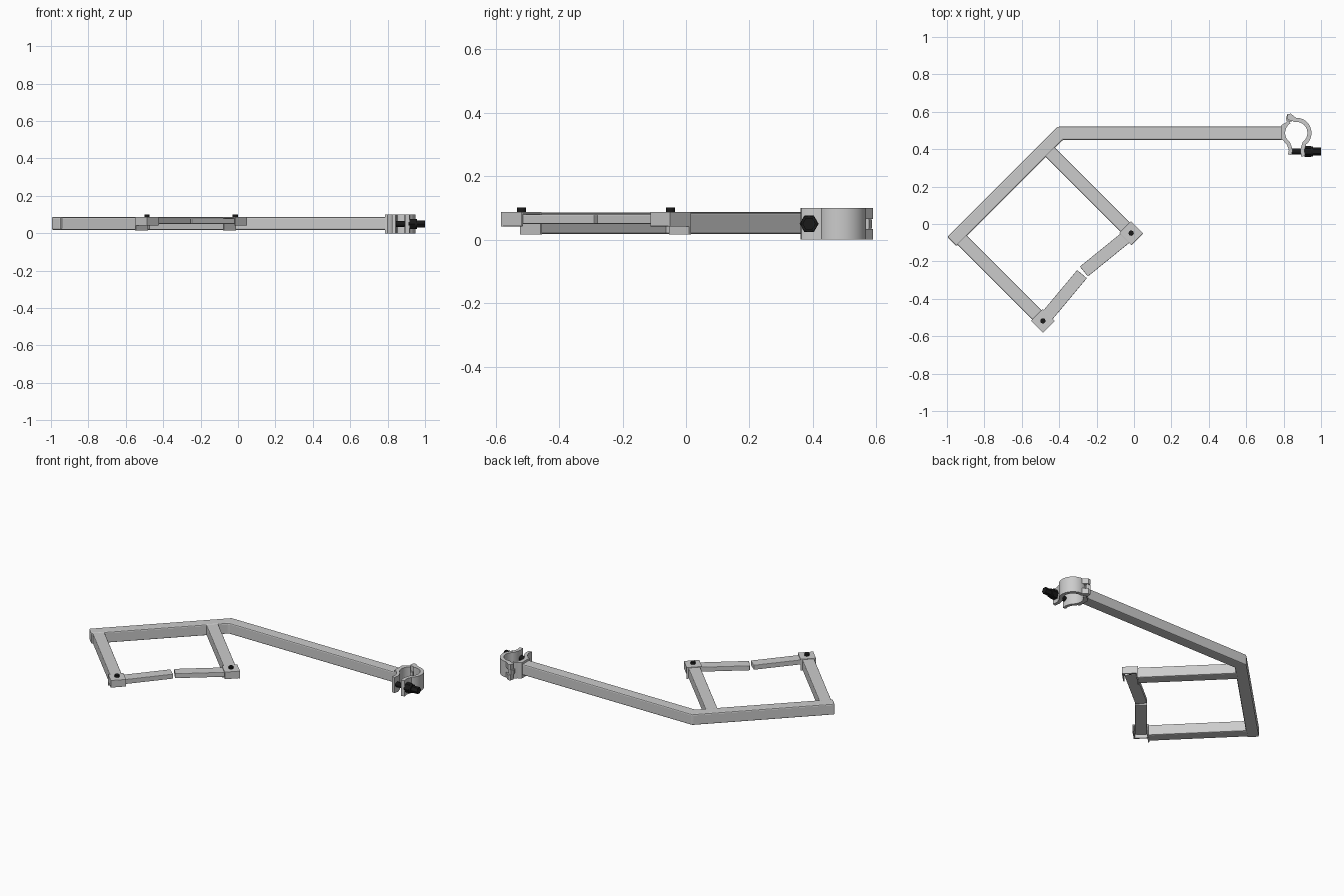
import bpy, bmesh, math
from mathutils import Vector

if "Cube" in bpy.data.objects:
    bpy.data.objects.remove(bpy.data.objects["Cube"])

black = bpy.data.materials.new("black")
black.diffuse_color = (0.01, 0.01, 0.01, 1)
black.use_nodes = True
black.node_tree.nodes["Principled BSDF"].inputs["Base Color"].default_value = black.diffuse_color


def prism(name, pts, z0, z1, bevel=0.0, smooth=False):
    """Extrude a flat outline between two heights."""
    bm = bmesh.new()
    f = bm.faces.new([bm.verts.new((x, y, z0)) for x, y in pts])
    ext = bmesh.ops.extrude_face_region(bm, geom=[f])["geom"]
    bmesh.ops.translate(bm, vec=(0, 0, z1 - z0),
                        verts=[v for v in ext if isinstance(v, bmesh.types.BMVert)])
    bmesh.ops.recalc_face_normals(bm, faces=bm.faces)
    me = bpy.data.meshes.new(name)
    bm.to_mesh(me)
    bm.free()
    ob = bpy.data.objects.new(name, me)
    bpy.context.collection.objects.link(ob)
    if bevel:
        m = ob.modifiers.new("bevel", "BEVEL")
        m.width, m.segments = bevel, 2
    if smooth:
        bpy.context.view_layer.objects.active = ob
        ob.select_set(True)
        bpy.ops.object.shade_smooth_by_angle(angle=math.radians(30))
        ob.select_set(False)
    return ob


def bar(name, p, q, w, z0, z1, bevel=0.0):
    p, q = Vector(p), Vector(q)
    d = (q - p).normalized()
    n = Vector((-d.y, d.x)) * w / 2
    return prism(name, [p + n, p - n, q - n, q + n], z0, z1, bevel)


def ribbon(path, t):
    """Outline of a strip of thickness t centred on a path."""
    path = [Vector(p) for p in path]
    left, right = [], []
    for i, p in enumerate(path):
        d = (path[min(i + 1, len(path) - 1)] - path[max(i - 1, 0)]).normalized()
        n = Vector((-d.y, d.x)) * t / 2
        left.append(p + n)
        right.append(p - n)
    return left + right[::-1]


def arc(a0, a1, r=0.07, c=(0.868, 0.487), n=24):
    return [(c[0] + r * math.cos(math.radians(a0 + (a1 - a0) * i / n)),
             c[1] + r * math.sin(math.radians(a0 + (a1 - a0) * i / n))) for i in range(n + 1)]


def cylinder(name, loc, r, depth, sides, axis="Z"):
    rot = (0, math.pi / 2, 0) if axis == "X" else (0, 0, 0)
    bpy.ops.mesh.primitive_cylinder_add(vertices=sides, radius=r, depth=depth,
                                        location=loc, rotation=rot)
    ob = bpy.context.object
    ob.name = name
    if sides > 8:
        bpy.ops.object.shade_smooth_by_angle(angle=math.radians(40))
    ob.select_set(False)
    return ob


# Bent main tube
prism("main_tube", [(0.80, 0.52), (-0.408, 0.52), (-0.998, -0.07), (-0.949, -0.119),
                    (-0.38, 0.45), (0.80, 0.45)], 0.018, 0.087, 0.007)

# Two side arms, each with an end bracket, bolt and gate bar
d = Vector((1, -1)).normalized()
n = Vector((1, 1)).normalized()
for tag, start, c, s, tip in (
        ("inner", (-0.4475, 0.3825), (-0.015, -0.049), 1, (-0.268, -0.254)),
        ("outer", (-0.9175, -0.0875), (-0.487, -0.518), -1, (-0.278, -0.268))):
    c, start, tip = Vector(c), Vector(start), Vector(tip)
    bar(tag + "_arm", start - d * 0.01, c - d * 0.042, 0.07, 0.018, 0.085, 0.006)
    bar(tag + "_arm_end_plate", c - d * 0.046, c - d * 0.038, 0.09, 0.016, 0.086)
    bar(tag + "_bracket_top", c - d * 0.046, c + d * 0.046, 0.09, 0.08, 0.088, 0.002)
    bar(tag + "_bracket_lip", c + d * 0.038, c + d * 0.046, 0.09, 0.042, 0.087, 0.002)
    e = c + n * s * 0.041
    bar(tag + "_bracket_stop", e - d * 0.046, e + d * 0.046, 0.008, 0.042, 0.087)
    g = (tip - c).normalized()
    bar(tag + "_gate_bar", c - g * 0.012, tip, 0.068, 0.05, 0.08, 0.003)
    b = cylinder(tag + "_pivot_bolt", (c.x, c.y, 0.076), 0.014, 0.05, 16)
    b.data.materials.append(black)

# Clamp: fixed jaw, saddle and hinge tongue
lower = [(0.832, 0.415), (0.838, 0.395), (0.833, 0.370)]
prism("fixed_jaw", ribbon(arc(122, 232) + lower, 0.02), 0, 0.1, smooth=True)
prism("clamp_saddle", [(0.785, 0.45), (0.81, 0.445), (0.803, 0.487), (0.81, 0.53),
                       (0.805, 0.54), (0.785, 0.525)], 0, 0.1)
prism("hinge_tongue", ribbon([(0.832, 0.545), (0.825, 0.565), (0.832, 0.582)], 0.026), 0.036, 0.064)

# Clamp: swinging jaw with forked hinge ears
jaw = arc(105, -52) + [(0.906, 0.415), (0.900, 0.395), (0.905, 0.362)]
prism("swing_jaw", ribbon(jaw, 0.022), 0, 0.1, smooth=True)
for i, (z0, z1) in enumerate(((0, 0.034), (0.066, 0.1))):
    prism(f"hinge_ear_{i}", [(0.818, 0.562), (0.822, 0.588), (0.838, 0.590), (0.866, 0.568),
                             (0.866, 0.547), (0.835, 0.553)], z0, z1)
cylinder("hinge_pin", (0.832, 0.574, 0.05), 0.008, 0.098, 16)

# Clamp bolt, nut and tip
for name, x0, x1, r, sides in (("clamp_bolt", 0.835, 0.99, 0.016, 16),
                               ("clamp_nut", 0.912, 0.945, 0.030, 6),
                               ("nut_flange", 0.945, 0.957, 0.026, 20),
                               ("bolt_tip", 0.957, 1.0, 0.021, 6)):
    ob = cylinder(name, ((x0 + x1) / 2, 0.388, 0.05), r, x1 - x0, sides, "X")
    ob.data.materials.append(black)
